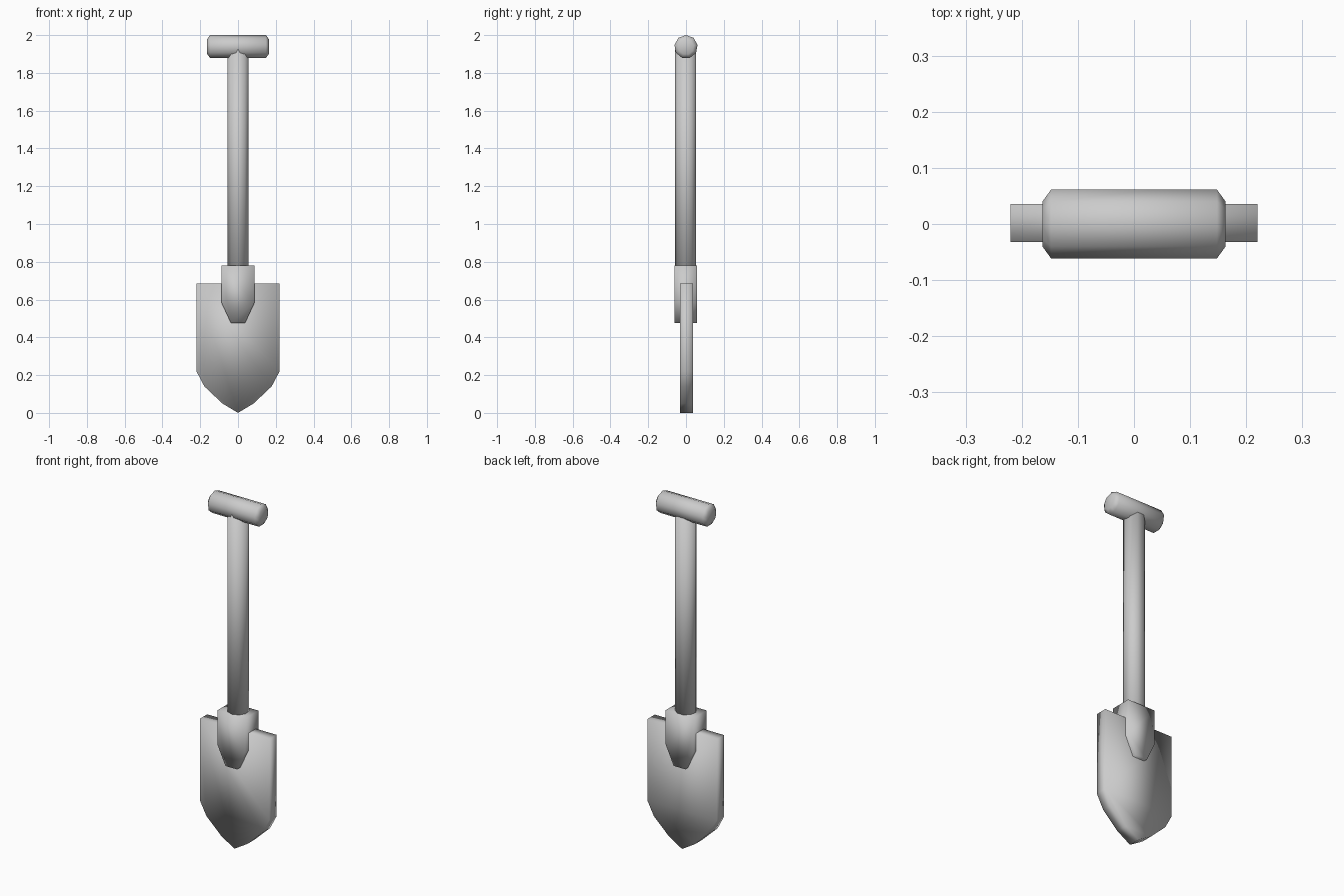
import bpy, bmesh
from math import sin, cos, pi
from mathutils import Vector

cube = bpy.data.objects.get("Cube")
if cube:
    bpy.data.objects.remove(cube)

SIDES = 9

grey = bpy.data.materials.new("plain_grey")
grey.use_nodes = True
grey.diffuse_color = (0.6, 0.6, 0.6, 1)
grey.node_tree.nodes["Principled BSDF"].inputs["Base Color"].default_value = (0.6, 0.6, 0.6, 1)


def finish(name, bm):
    """Turn a bmesh into a smooth-shaded grey object."""
    bmesh.ops.recalc_face_normals(bm, faces=bm.faces)
    for face in bm.faces:
        face.smooth = True
    mesh = bpy.data.meshes.new(name)
    bm.to_mesh(mesh)
    bm.free()
    mesh.materials.append(grey)
    obj = bpy.data.objects.new(name, mesh)
    bpy.context.collection.objects.link(obj)
    return obj


def plate(name, half_profile, y_front, y_back):
    """Extrude a mirrored (x, z) outline from front to back."""
    outline = half_profile + [(-x, z) for x, z in reversed(half_profile) if x > 0]
    bm = bmesh.new()
    face = bm.faces.new([bm.verts.new((x, y_front, z)) for x, z in outline])
    result = bmesh.ops.extrude_face_region(bm, geom=[face], use_keep_orig=True)
    moved = [v for v in result["geom"] if isinstance(v, bmesh.types.BMVert)]
    bmesh.ops.translate(bm, verts=moved, vec=(0, y_back - y_front, 0))
    return finish(name, bm)


def rod(name, origin, axis, side, stations):
    """Loft polygon rings along an axis; side points to the first corner."""
    axis, side = Vector(axis), Vector(side)
    other = axis.cross(side)
    bm = bmesh.new()
    rings = []
    for along, radius in stations:
        rings.append([
            bm.verts.new(Vector(origin) + axis * along + radius
                         * (side * cos(2 * pi * i / SIDES) + other * sin(2 * pi * i / SIDES)))
            for i in range(SIDES)])
    for a, b in zip(rings, rings[1:]):
        for i in range(SIDES):
            j = (i + 1) % SIDES
            bm.faces.new((a[i], a[j], b[j], b[i]))
    bm.faces.new(rings[0])
    bm.faces.new(rings[-1])
    return finish(name, bm)


# Pointed digging blade
plate("blade", [(0.22, 0.685), (0.22, 0.22), (0.178, 0.14), (0.083, 0.05), (0, 0)],
      -0.032, 0.036)

# Tapered collar joining blade and shaft
plate("collar", [(0.088, 0.78), (0.088, 0.585), (0.037, 0.475)], -0.061, 0.059)

# Long shaft
rod("shaft", (0, 0, 0), (0, 0, 1), (0, -1, 0), [(0.62, 0.057), (1.925, 0.057)])

# Cross grip with bevelled ends
rod("grip", (0, 0, 1.938), (1, 0, 0), (0, 0, 1),
    [(-0.163, 0.041), (-0.148, 0.062), (0.148, 0.062), (0.163, 0.041)])
